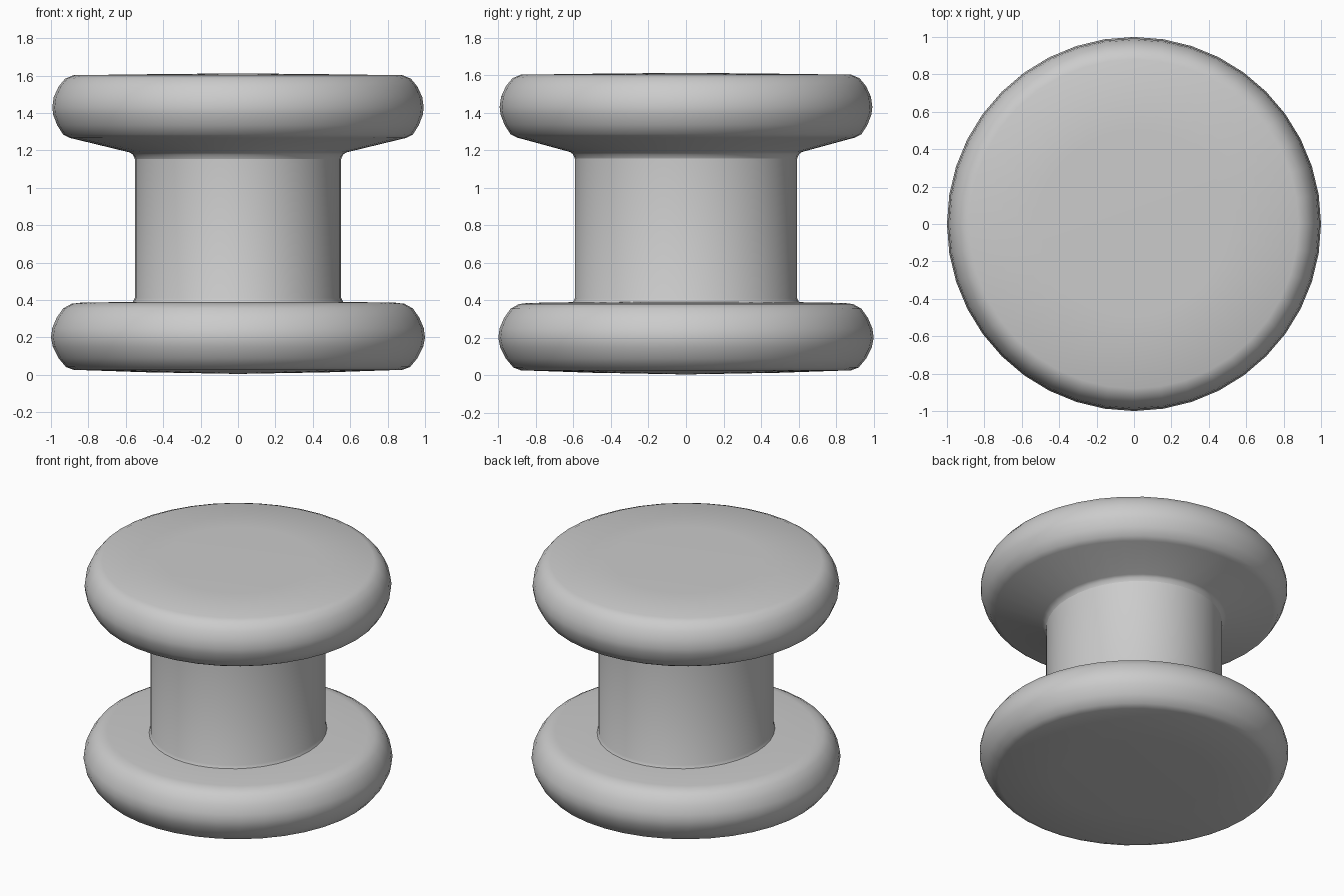
import bpy, bmesh, math

if "Cube" in bpy.data.objects:
    bpy.data.objects.remove(bpy.data.objects["Cube"])

SEGMENTS = 40
NECK_X, NECK_Y = 0.552, 0.592   # the neck is slightly oval


def lathe(name, profile, angle=40):
    """Spin (rx, ry, z) points around z; a zero radius closes the end."""
    bm = bmesh.new()
    rings = []
    for rx, ry, z in profile:
        if rx == 0:
            rings.append([bm.verts.new((0, 0, z))] * SEGMENTS)
        else:
            rings.append([bm.verts.new((rx * math.cos(math.tau * i / SEGMENTS),
                                        ry * math.sin(math.tau * i / SEGMENTS), z))
                          for i in range(SEGMENTS)])
    for low, high in zip(rings, rings[1:]):
        for i in range(SEGMENTS):
            j = (i + 1) % SEGMENTS
            bm.faces.new(dict.fromkeys((low[i], low[j], high[j], high[i])))
    mesh = bpy.data.meshes.new(name)
    bm.to_mesh(mesh)
    bm.free()
    obj = bpy.data.objects.new(name, mesh)
    bpy.context.collection.objects.link(obj)
    bpy.ops.object.select_all(action='DESELECT')
    obj.select_set(True)
    bpy.context.view_layer.objects.active = obj
    bpy.ops.object.shade_smooth_by_angle(angle=math.radians(angle))
    return obj


def circles(points):
    return [(r, r, z) for r, z in points]


# Rounded bottom flange with a very slightly domed underside
lathe("bottom_flange", circles([
    (0, 0.005), (0.50, 0.014), (0.88, 0.027), (0.92, 0.042), (0.96, 0.09),
    (0.99, 0.15), (1.0, 0.20), (0.993, 0.25), (0.97, 0.305), (0.935, 0.355),
    (0.89, 0.38), (0.84, 0.386)]) + [(NECK_X + 0.01, NECK_Y + 0.01, 0.39)])

# Straight neck between the flanges
lathe("neck", [(NECK_X + 0.01, NECK_Y + 0.01, 0.39), (NECK_X, NECK_Y, 0.41),
               (NECK_X, NECK_Y, 1.155)])

# Rounded top flange with a conical underside running into the neck
lathe("top_flange", [(NECK_X, NECK_Y, 1.155), (NECK_X + 0.01, NECK_Y + 0.01, 1.178),
                     (NECK_X + 0.03, NECK_Y + 0.025, 1.19)] + circles([
    (0.90, 1.267), (0.935, 1.285), (0.967, 1.335), (0.988, 1.39), (0.993, 1.43),
    (0.985, 1.485), (0.96, 1.54), (0.925, 1.583), (0.88, 1.602),
    (0.50, 1.607), (0, 1.612)]))
